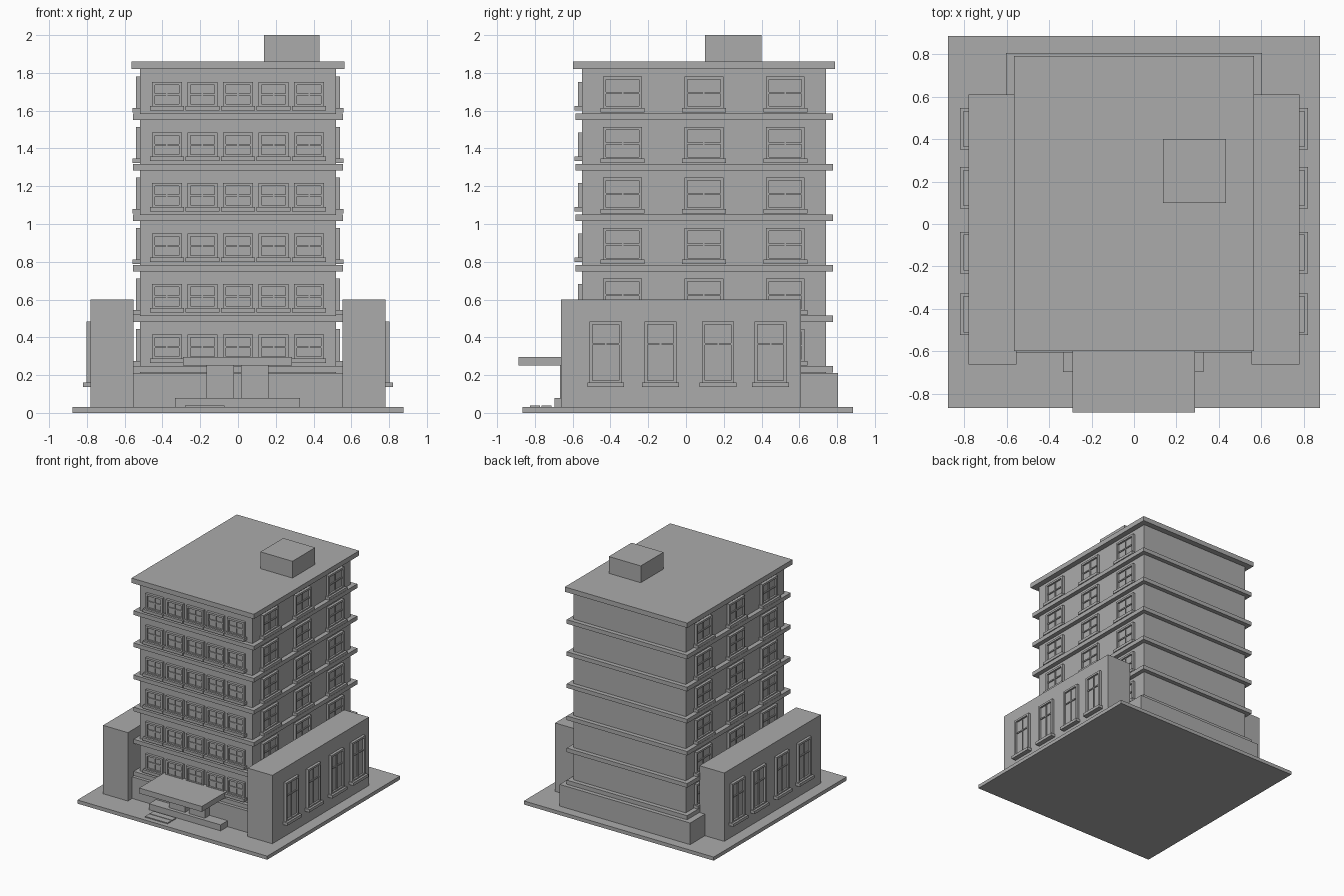
import bpy
import bmesh
from math import pi
from mathutils import Matrix, Vector

cube = bpy.data.objects.get("Cube")
if cube:
    bpy.data.objects.remove(cube, do_unlink=True)

grey = bpy.data.materials.new("concrete_grey")
grey.use_nodes = True
COLOUR = (0.41, 0.41, 0.41, 1)
grey.diffuse_color = COLOUR
grey.node_tree.nodes["Principled BSDF"].inputs["Base Color"].default_value = COLOUR


def add_box(bm, x, y, z, place=Matrix()):
    """Add a box spanning the three (low, high) ranges."""
    size = [r[1] - r[0] for r in (x, y, z)]
    mid = Vector([(r[0] + r[1]) / 2 for r in (x, y, z)])
    bmesh.ops.create_cube(
        bm, size=1, matrix=place @ Matrix.Translation(mid) @ Matrix.Diagonal((*size, 1)))


def finish(name, bm):
    mesh = bpy.data.meshes.new(name)
    bm.to_mesh(mesh)
    bm.free()
    mesh.materials.append(grey)
    obj = bpy.data.objects.new(name, mesh)
    bpy.context.collection.objects.link(obj)
    return obj


def box(name, x, y, z):
    bm = bmesh.new()
    add_box(bm, x, y, z)
    return finish(name, bm)


def add_window(bm, place, w, h, sill_w, split):
    """Window on a wall facing local -y, with its bottom centre at the origin."""
    t, depth = 0.016, 0.022
    half = w / 2
    for side in (-1, 1):
        edge = sorted((side * half, side * (half - t)))
        add_box(bm, edge, (-depth, 0.005), (0, h), place)
    inner = (-half + t, half - t)
    add_box(bm, inner, (-depth, 0.005), (h - t, h), place)
    add_box(bm, inner, (-depth, 0.005), (0, t), place)
    add_box(bm, inner, (-0.007, 0.005), (t, h - t), place)
    # glazing bars
    bar = h * split
    add_box(bm, inner, (-0.015, 0), (bar - 0.005, bar + 0.005), place)
    add_box(bm, (-0.004, 0.004), (-0.014, 0), (t, h - t), place)
    # sill
    s = sill_w / 2
    add_box(bm, (-s, s), (-0.04, 0.005), (-0.018, 0.006), place)


def windows(name, spots, angle, w, h, sill_w, split=0.5):
    bm = bmesh.new()
    for spot in spots:
        place = Matrix.Translation(spot) @ Matrix.Rotation(angle, 4, "Z")
        add_window(bm, place, w, h, sill_w, split)
    finish(name, bm)


FLOORS = 6
PITCH = 0.2675

# Ground, podium and tower
box("ground_plate", (-0.875, 0.875), (-0.865, 0.885), (0, 0.03))
box("podium", (-0.602, 0.602), (-0.605, 0.805), (0.03, 0.21))
box("tower", (-0.518, 0.518), (-0.55, 0.742), (0.2, 1.83))
for i in range(FLOORS):
    z = 0.214 + i * PITCH
    box(f"floor_ledge_{i + 1}", (-0.555, 0.555), (-0.585, 0.778), (z, z + 0.034))

# Roof
box("roof_slab", (-0.564, 0.564), (-0.597, 0.79), (1.82, 1.86))
box("roof_hut", (0.137, 0.432), (0.1, 0.4), (1.86, 2.0))

# Tower windows
front_spots = [(x * 0.188, -0.55, 0.282 + i * PITCH)
               for i in range(FLOORS) for x in range(-2, 3)]
windows("front_windows", front_spots, 0, 0.158, 0.132, 0.182)

for label, side in (("left", 1), ("right", -1)):
    spots = [(side * 0.518, y, 0.27 + i * PITCH)
             for i in range(FLOORS) for y in (-0.336, 0.095, 0.526)]
    windows(f"{label}_windows", spots, side * pi / 2, 0.205, 0.174, 0.232)

    # Side wings with tall windows
    box(f"{label}_wing", sorted((side * 0.552, side * 0.78)), (-0.662, 0.61), (0.03, 0.6))
    spots = [(side * 0.78, y, 0.155) for y in (-0.425, -0.135, 0.17, 0.448)]
    windows(f"{label}_wing_windows", spots, side * pi / 2, 0.17, 0.328, 0.195, 0.64)

# Entrance
box("entrance_canopy", (-0.29, 0.287), (-0.887, -0.55), (0.25, 0.295))
box("entrance_platform", (-0.333, 0.328), (-0.697, -0.6), (0.03, 0.08))
for label, x in (("right", (-0.168, -0.02)), ("left", (0.015, 0.162))):
    box(f"{label}_door", x, (-0.668, -0.6), (0.08, 0.25))
for i, y in enumerate((-0.825, -0.765)):
    box(f"entrance_step_{i + 1}", (-0.28, -0.072), (y, y + 0.053), (0.03, 0.038))
